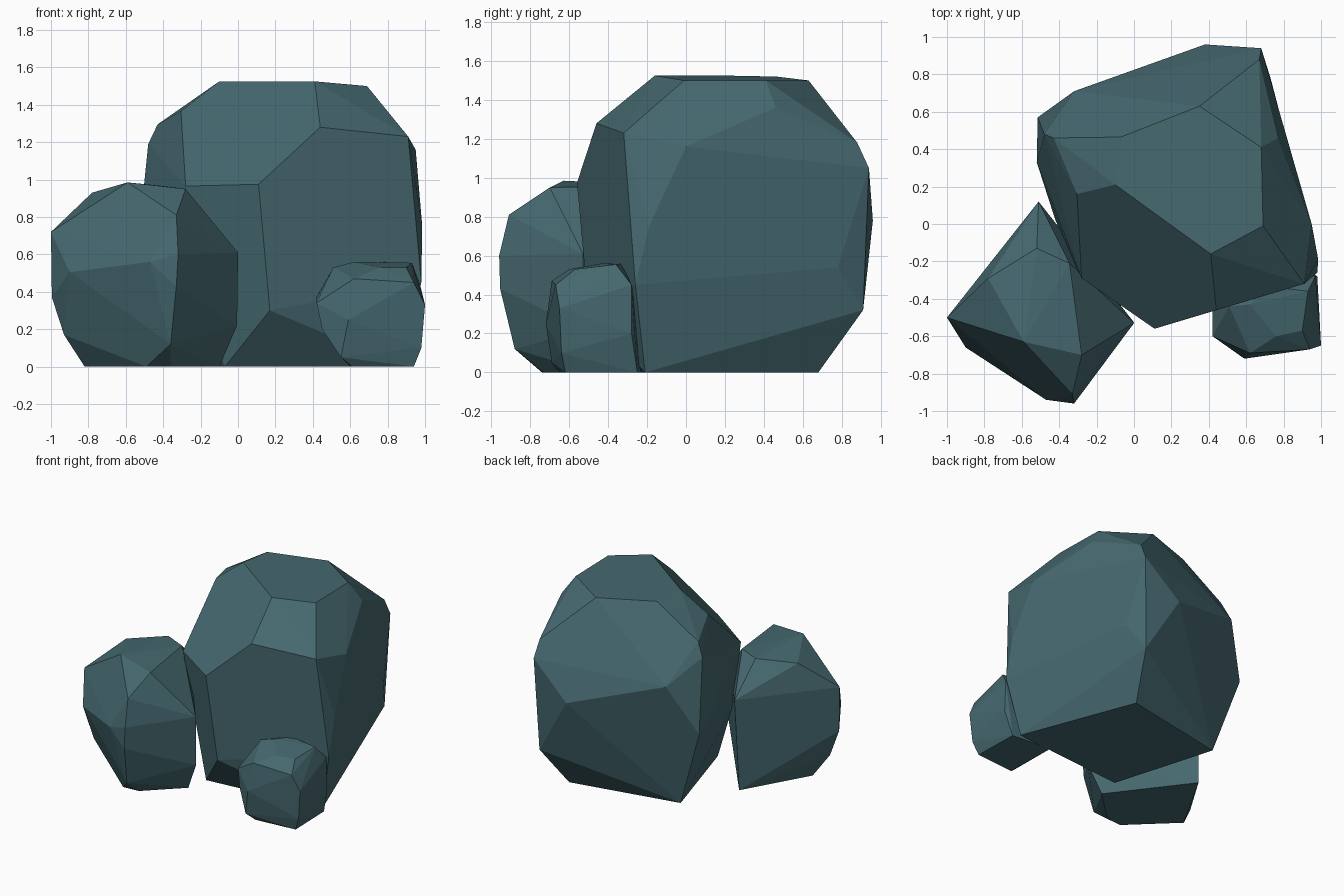
import bpy, bmesh, math

stone = bpy.data.materials.new("teal_stone")
stone.diffuse_color = (0.06, 0.14, 0.16, 1)


def boulder(name, corners):
    """Faceted convex stone wrapped around its corner points."""
    bm = bmesh.new()
    for c in corners:
        bm.verts.new(c)
    hull = bmesh.ops.convex_hull(bm, input=bm.verts[:])
    loose = {v for v in hull["geom_interior"] + hull["geom_unused"]
             if isinstance(v, bmesh.types.BMVert)}
    bmesh.ops.delete(bm, geom=list(loose), context='VERTS')
    # merge nearly coplanar triangles into broad facets
    bmesh.ops.dissolve_limit(bm, angle_limit=math.radians(4),
                             verts=bm.verts[:], edges=bm.edges[:])
    bmesh.ops.recalc_face_normals(bm, faces=bm.faces[:])
    me = bpy.data.meshes.new(name)
    bm.to_mesh(me)
    bm.free()
    me.materials.append(stone)
    ob = bpy.data.objects.new(name, me)
    bpy.context.collection.objects.link(ob)
    return ob


# Tall boulder at the back
boulder("large_boulder", [
    # top plateau
    (-.10, .21, 1.525), (.41, -.16, 1.525), (.69, -.01, 1.50),
    (.68, .41, 1.50), (.35, .63, 1.50), (-.07, .465, 1.52),
    # shoulders
    (.44, -.46, 1.28), (.91, -.32, 1.23), (.95, 0, 1.16), (.77, .46, 1.36),
    (.67, .88, 1.18), (-.305, .16, 1.365), (-.43, .46, 1.295), (-.48, .48, 1.19),
    # waist
    (.11, -.56, .975), (-.28, -.29, .965), (.985, -.19, .75), (.98, -.26, .45),
    (.68, .94, 1.05), (.73, .78, .54), (.38, .96, .78), (-.32, .71, 1.0),
    (-.515, .57, .62), (-.52, .33, .80), (-.42, .02, .60),
    # foot
    (.17, -.50, .30), (.65, .91, .32),
    (.89, -.21, 0), (.55, .68, 0), (-.31, .51, 0), (-.07, -.30, 0)])

# Middle boulder, front left
boulder("medium_boulder", [
    # top
    (-.59, -.63, .985), (-.28, -.70, .95), (-.345, -.21, .96),
    (-.52, -.13, .96), (-.78, -.29, .93),
    # waist
    (-1, -.50, .72), (-.90, -.66, .505), (-.47, -.94, .56), (-.33, -.91, .81),
    (-.32, -.96, .60), (-.33, -.955, .43), (0, -.53, .61), (-.005, -.52, .22),
    (-.51, .12, .72), (-.995, -.50, .37),
    # foot
    (-.93, -.48, .17), (-.36, -.88, .12), (-.49, -.74, 0), (-.36, -.73, 0),
    (-.10, -.48, 0), (-.82, -.42, 0), (-.53, .09, 0)])

# Small stone, front right
boulder("small_boulder", [
    # top
    (.70, -.33, .56), (.93, -.36, .555), (.90, -.57, .53), (.76, -.60, .53),
    (.62, -.43, .56), (.51, -.44, .53),
    # waist
    (.42, -.60, .34), (.42, -.45, .37), (.45, -.62, .20), (.59, -.72, .25),
    (.62, -.69, .47), (.94, -.67, .45), (1, -.65, .33), (.98, -.64, .10),
    (.97, -.28, .45), (.98, -.28, .20), (.50, -.25, .40),
    # foot
    (.55, -.69, .05), (.61, -.65, 0), (.94, -.62, 0), (.93, -.25, 0), (.60, -.22, 0)])
